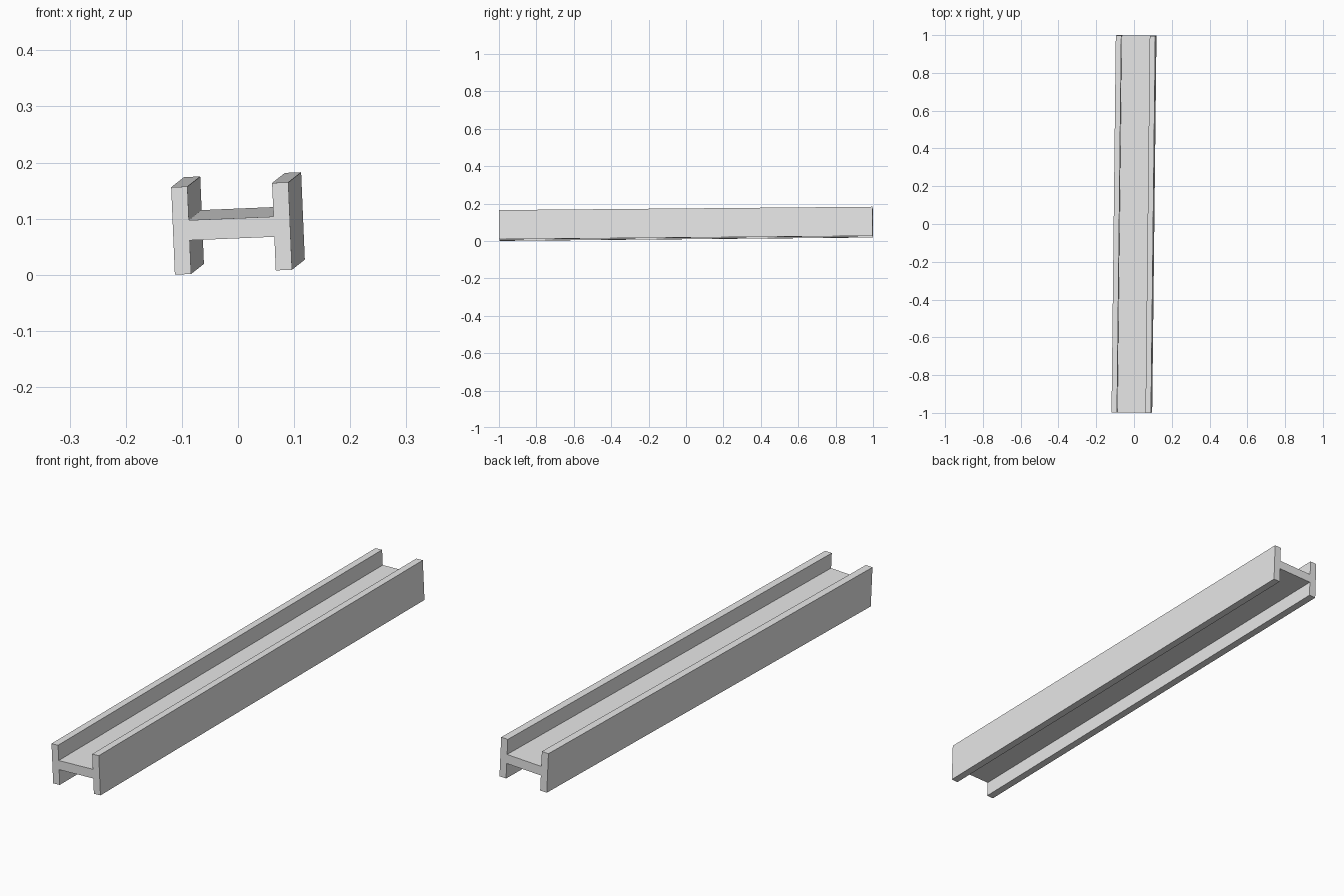
import bpy
import bmesh
from mathutils import Euler, Matrix, Vector

cube = bpy.data.objects.get("Cube")
if cube:
    bpy.data.objects.remove(cube, do_unlink=True)

# Plain grey steel
steel = bpy.data.materials.new("grey_steel")
steel.use_nodes = True
grey = (0.8, 0.8, 0.8, 1.0)
steel.diffuse_color = grey
steel.node_tree.nodes["Principled BSDF"].inputs["Base Color"].default_value = grey

# Beam section: two upright flanges joined by a flat web
half_width, half_height, half_length = 0.1045, 0.078, 0.998
inner = half_width - 0.029
web = 0.018
quarter = [(inner, web), (inner, half_height), (half_width, half_height)]
right_half = quarter + [(x, -z) for x, z in reversed(quarter)]
section = right_half + [(-x, -z) for x, z in right_half]

# Extrude the section along its length
bm = bmesh.new()
face = bm.faces.new([bm.verts.new((x, -half_length, z)) for x, z in section])
result = bmesh.ops.extrude_face_region(bm, geom=[face], use_keep_orig=True)
new_verts = [g for g in result["geom"] if isinstance(g, bmesh.types.BMVert)]
bmesh.ops.translate(bm, verts=new_verts, vec=Vector((0, 2 * half_length, 0)))
bmesh.ops.recalc_face_normals(bm, faces=bm.faces)

# The beam lies slightly rolled, pitched and turned
tilt = Euler((0.009, -0.042, -0.0118)).to_matrix().to_4x4()
bm.transform(Matrix.Translation((0, 0, 0.0915)) @ tilt)

mesh = bpy.data.meshes.new("h_beam")
bm.to_mesh(mesh)
bm.free()
mesh.materials.append(steel)
beam = bpy.data.objects.new("h_beam", mesh)
bpy.context.collection.objects.link(beam)
